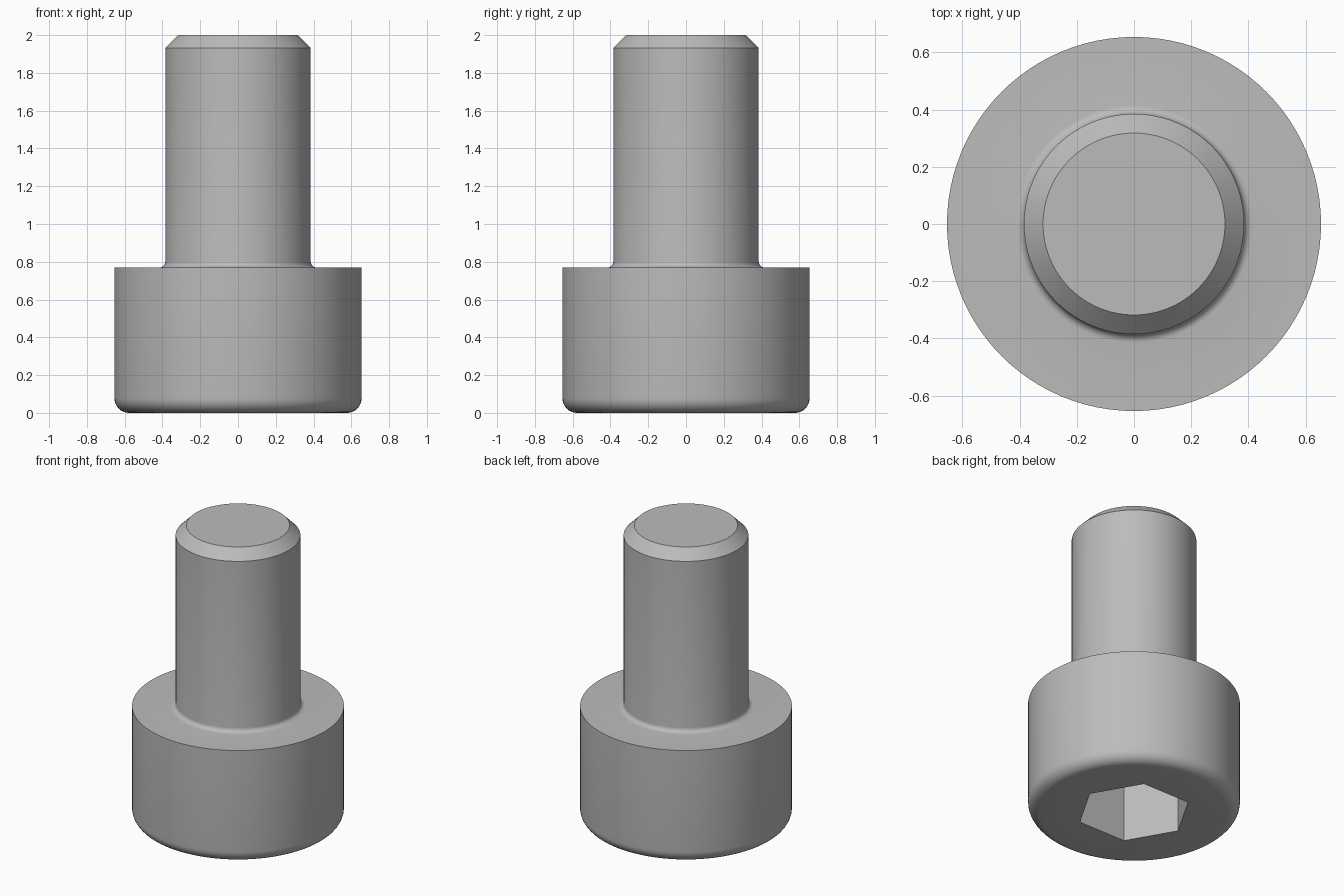
import bpy
import bmesh
from math import cos, sin, pi, radians

cube = bpy.data.objects.get("Cube")
if cube:
    bpy.data.objects.remove(cube)

SEGMENTS = 96
HEAD_R, HEAD_H, EDGE = 0.654, 0.77, 0.077
SHANK_R, TOP, CHAMFER, FILLET = 0.385, 2.0, 0.067, 0.03
SOCKET_FLATS, SOCKET_DEPTH = 0.615, 0.385

steel = bpy.data.materials.new("grey steel")
steel.use_nodes = True
steel.diffuse_color = (0.5, 0.5, 0.5, 1)
steel.node_tree.nodes["Principled BSDF"].inputs["Base Color"].default_value = (0.5, 0.5, 0.5, 1)


def make_object(name, bm):
    mesh = bpy.data.meshes.new(name)
    bm.to_mesh(mesh)
    bm.free()
    obj = bpy.data.objects.new(name, mesh)
    bpy.context.collection.objects.link(obj)
    mesh.materials.append(steel)
    return obj


def arc(cx, cz, r, start, end, steps=8):
    angles = [radians(start + (end - start) * i / steps) for i in range(steps + 1)]
    return [(cx + r * cos(a), cz + r * sin(a)) for a in angles]


# Screw body: rounded head edge, fillet under the shank, chamfered tip
profile = [(0, 0)]
profile += arc(HEAD_R - EDGE, EDGE, EDGE, -90, 0)
profile += [(HEAD_R, HEAD_H)]
profile += arc(SHANK_R + FILLET, HEAD_H + FILLET, FILLET, 270, 180, 6)
profile += [(SHANK_R, TOP - CHAMFER), (SHANK_R - CHAMFER, TOP), (0, TOP)]

bm = bmesh.new()
verts = [bm.verts.new((r, 0, z)) for r, z in profile]
edges = [bm.edges.new(pair) for pair in zip(verts, verts[1:])]
bmesh.ops.spin(bm, geom=verts + edges, cent=(0, 0, 0), axis=(0, 0, 1),
               angle=2 * pi, steps=SEGMENTS)
bmesh.ops.remove_doubles(bm, verts=bm.verts, dist=0.0005)
bmesh.ops.recalc_face_normals(bm, faces=bm.faces)
# Merge the flat end fans into single caps
ends = [v for v in bm.verts if v.co.xy.length < 0.001]
bmesh.ops.dissolve_verts(bm, verts=ends)
screw = make_object("cap_screw", bm)

# Hexagonal socket cutter, corners on the x axis
bm = bmesh.new()
corner = SOCKET_FLATS / 2 / cos(pi / 6)
ring = [bm.verts.new((corner * cos(i * pi / 3), corner * sin(i * pi / 3), -0.1)) for i in range(6)]
base = bm.faces.new(ring)
side = bmesh.ops.extrude_face_region(bm, geom=[base])
top = [g for g in side["geom"] if isinstance(g, bmesh.types.BMVert)]
bmesh.ops.translate(bm, verts=top, vec=(0, 0, SOCKET_DEPTH + 0.1))
bmesh.ops.recalc_face_normals(bm, faces=bm.faces)
cutter = make_object("socket_cutter", bm)
cutter.hide_render = True

# Cut the socket and shade
cut = screw.modifiers.new("socket", "BOOLEAN")
cut.operation = "DIFFERENCE"
cut.solver = "EXACT"
cut.object = cutter
bpy.ops.object.select_all(action="DESELECT")
bpy.context.view_layer.objects.active = screw
screw.select_set(True)
bpy.ops.object.modifier_apply(modifier=cut.name)
bpy.data.objects.remove(cutter)
bpy.ops.object.shade_smooth_by_angle(angle=radians(30))
